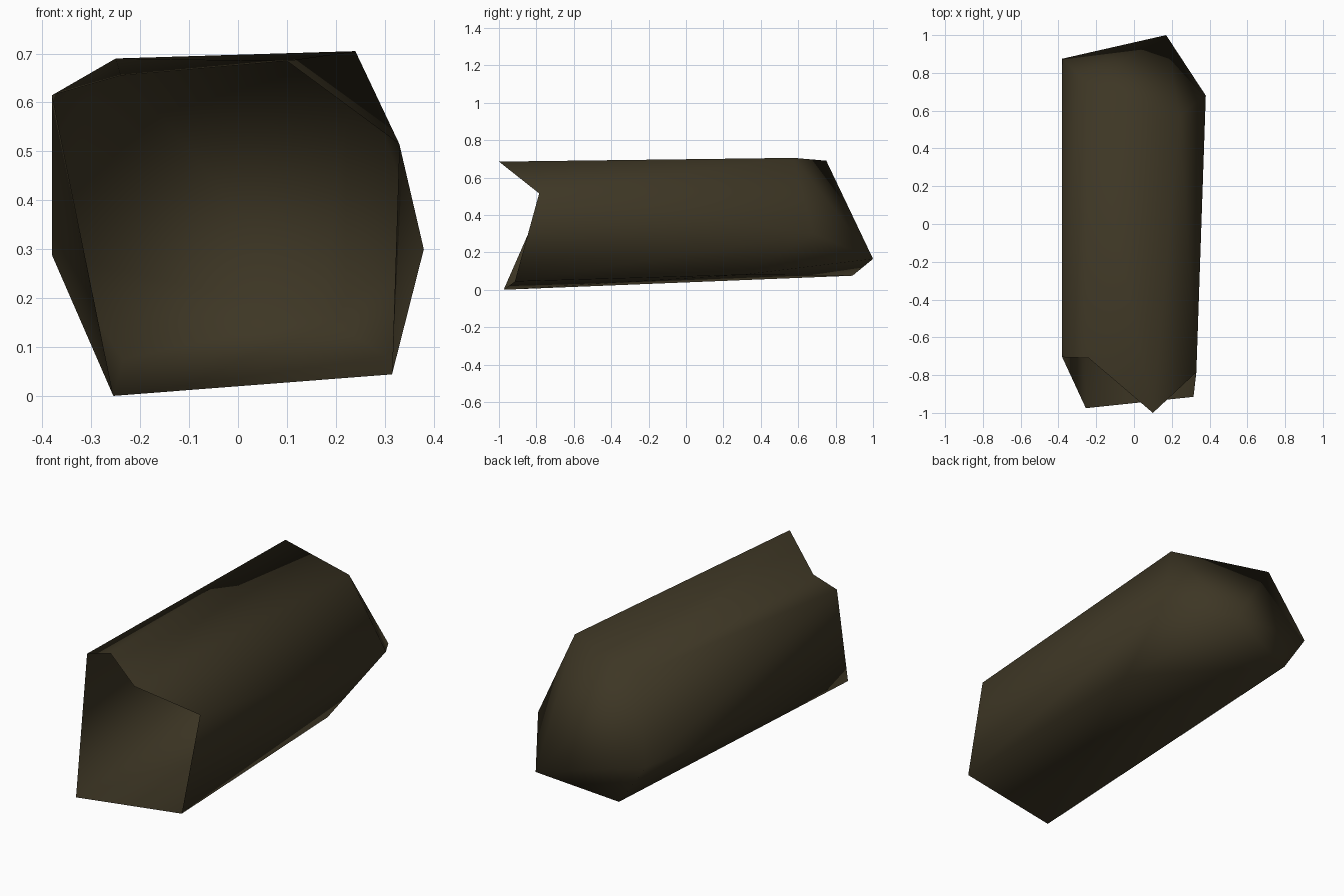
import bpy, bmesh

if "Cube" in bpy.data.objects:
    bpy.data.objects.remove(bpy.data.objects["Cube"])

# dark wood colour
wood = bpy.data.materials.new("dark_brown_wood")
wood.diffuse_color = (0.047, 0.037, 0.018, 1)
wood.use_nodes = True
wood.node_tree.nodes["Principled BSDF"].inputs["Base Color"].default_value = wood.diffuse_color

# six-sided rough cross-sections, counter-clockwise from bottom left
front = [(-.255, -.975, 0), (.315, -.915, .044), (.33, -.785, .515),
         (.10, -1, .685), (-.24, -.71, .655), (-.38, -.705, .615)]
back = [(-.235, .89, .075), (.305, .305, .08), (.38, .68, .30),
        (.24, .575, .705), (-.25, .75, .69), (-.38, .875, .287)]
tip = (.17, 1, .165)

bm = bmesh.new()
f = [bm.verts.new(p) for p in front]
b = [bm.verts.new(p) for p in back]
apex = bm.verts.new(tip)

for i in range(6):
    j = (i + 1) % 6
    # long sides: each twisted side is split along its outward fold
    if i < 4:
        tris = ((f[i], f[j], b[j]), (f[i], b[j], b[i]))
    else:
        tris = ((f[i], f[j], b[i]), (f[j], b[j], b[i]))
    for t in tris:
        bm.faces.new(t)
    # off-centre point at the back; the front stays open and hollow
    bm.faces.new((b[i], b[j], apex))

# make the normals point outward (the back point must face +y)
bm.normal_update()
if sum(face.normal.y for face in apex.link_faces) < 0:
    bmesh.ops.reverse_faces(bm, faces=bm.faces[:])
for face in bm.faces:
    face.smooth = True

mesh = bpy.data.meshes.new("hollow_log")
bm.to_mesh(mesh)
bm.free()
mesh.materials.append(wood)
log = bpy.data.objects.new("hollow_log", mesh)
bpy.context.collection.objects.link(log)
